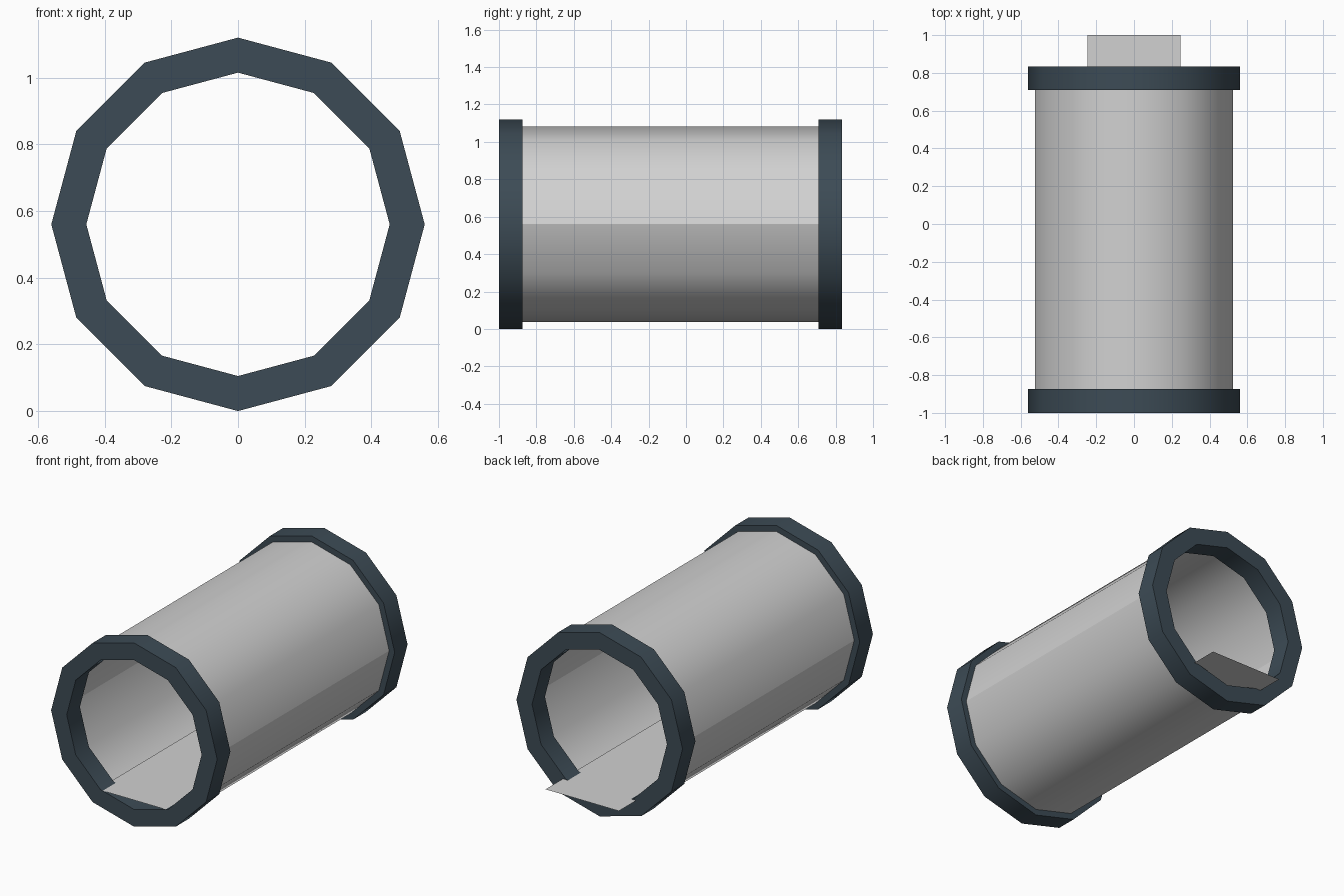
import bpy, bmesh, math

if "Cube" in bpy.data.objects:
    bpy.data.objects.remove(bpy.data.objects["Cube"], do_unlink=True)

SIDES = 12
CENTRE_Z = 0.56


def material(name, rgb):
    m = bpy.data.materials.new(name)
    m.use_nodes = True
    m.diffuse_color = (*rgb, 1)
    m.node_tree.nodes["Principled BSDF"].inputs["Base Color"].default_value = (*rgb, 1)
    return m


grey = material("light grey", (0.64, 0.64, 0.64))
slate = material("dark slate", (0.046, 0.071, 0.092))


def lathe(name, profile, closed, mat):
    """Sweep (radius, y) points around the y axis in twelve steps."""
    bm = bmesh.new()
    rings = []
    for i in range(SIDES):
        a = 2 * math.pi * i / SIDES
        rings.append([bm.verts.new((r * math.cos(a), y, CENTRE_Z + r * math.sin(a)))
                      for r, y in profile])
    n = len(profile)
    for i in range(SIDES):
        a, b = rings[i], rings[(i + 1) % SIDES]
        for j in range(n if closed else n - 1):
            k = (j + 1) % n
            bm.faces.new((a[j], a[k], b[k], b[j]))
    # Crease the two halves of an open shell along its sides
    if not closed:
        for e in bm.edges:
            if all(abs(v.co.z - CENTRE_Z) < 0.001 for v in e.verts):
                e.smooth = False
    for f in bm.faces:
        f.smooth = True
    # Cap edges of the collars stay crisp
    if closed:
        bm.normal_update()
        for e in bm.edges:
            if e.calc_face_angle(0) > math.radians(60):
                e.smooth = False
    return finish(name, bm, mat)


def finish(name, bm, mat):
    mesh = bpy.data.meshes.new(name)
    bm.to_mesh(mesh)
    bm.free()
    mesh.materials.append(mat)
    obj = bpy.data.objects.new(name, mesh)
    bpy.context.collection.objects.link(obj)
    return obj


# Thin tunnel wall
lathe("tunnel_wall", [(0.523, 0.78), (0.523, -0.94)], False, grey)

# End collars
for name, y0, y1 in (("front_collar", -1.0, -0.873), ("back_collar", 0.709, 0.833)):
    lathe(name, [(0.56, y1), (0.56, y0), (0.455, y0), (0.455, y1)], True, slate)

# Flat walkway sheet, running out past the back collar
bm = bmesh.new()
bm.faces.new([bm.verts.new((x, y, 0.162)) for x, y in
              ((-0.247, -1), (0.247, -1), (0.247, 1), (-0.247, 1))])
finish("walkway", bm, grey)
